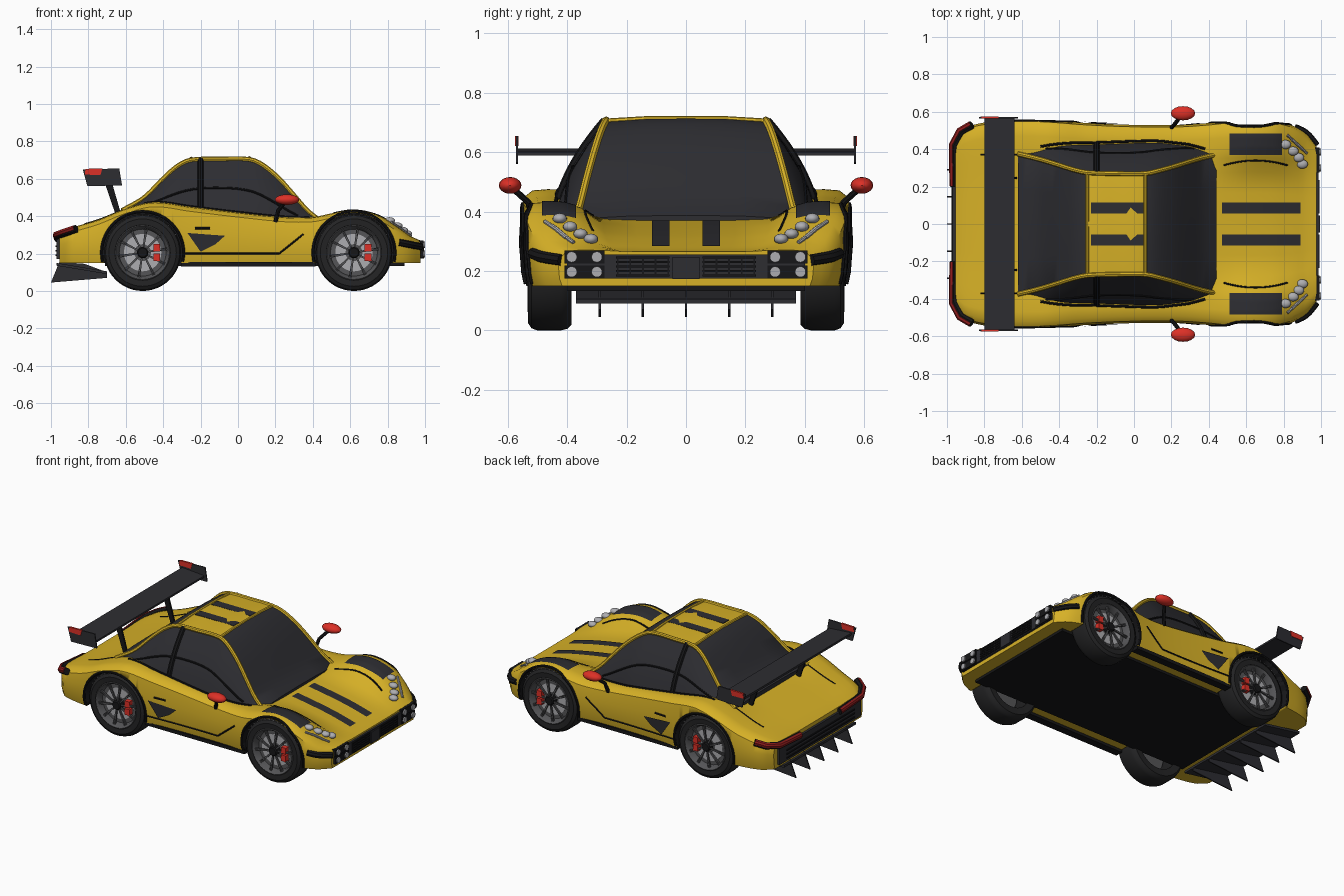
import bpy, bmesh
from math import sin, cos, pi, radians
from mathutils import Matrix, Vector

default_cube = bpy.data.objects.get("Cube")
if default_cube:
    bpy.data.objects.remove(default_cube)


def material(name, red, green, blue):
    mat = bpy.data.materials.new(name)
    mat.use_nodes = True
    mat.diffuse_color = (red, green, blue, 1)
    mat.node_tree.nodes["Principled BSDF"].inputs["Base Color"].default_value = (red, green, blue, 1)
    return mat


yellow = material("yellow paint", .68, .44, .02)
charcoal = material("charcoal", .026, .026, .031)
black = material("black trim", .008, .008, .009)
rubber = material("tyre rubber", .017, .017, .018)
red = material("bright red", .72, .03, .02)
dark_red = material("tail red", .28, .012, .012)
steel = material("rim grey", .09, .09, .095)
silver = material("silver", .42, .42, .44)


def finish(name, bm, mats, mirror=False, angle=35):
    """Turn a bmesh into a named object, smooth with sharp creases."""
    bmesh.ops.recalc_face_normals(bm, faces=bm.faces)
    mesh = bpy.data.meshes.new(name)
    bm.to_mesh(mesh)
    bm.free()
    for mat in mats if isinstance(mats, list) else [mats]:
        mesh.materials.append(mat)
    mesh.shade_smooth()
    mesh.set_sharp_from_angle(angle=radians(angle))
    obj = bpy.data.objects.new(name, mesh)
    bpy.context.collection.objects.link(obj)
    if mirror:
        mod = obj.modifiers.new("mirror", "MIRROR")
        mod.use_axis = (False, True, False)
    return obj


def bake(obj):
    return bpy.data.meshes.new_from_object(obj.evaluated_get(bpy.context.evaluated_depsgraph_get()))


def add_box(bm, centre, size):
    bmesh.ops.create_cube(bm, size=1, matrix=Matrix.Translation(centre) @ Matrix.Diagonal((*size, 1)))


def add_disc(bm, centre, radius, depth, axis="X", sides=24):
    turn = Matrix.Rotation(pi / 2, 4, "Y" if axis == "X" else "X")
    bmesh.ops.create_cone(bm, cap_ends=True, segments=sides, radius1=radius, radius2=radius,
                          depth=depth, matrix=Matrix.Translation(centre) @ turn)


def boxes(name, items, mat, mirror=False):
    bm = bmesh.new()
    for centre, size in items:
        add_box(bm, centre, size)
    return finish(name, bm, mat, mirror)


def blobs(name, items, mat):
    bm = bmesh.new()
    for centre, size in items:
        bmesh.ops.create_uvsphere(bm, u_segments=16, v_segments=10, radius=1,
                                  matrix=Matrix.Translation(centre) @ Matrix.Diagonal((*size, 1)))
    return finish(name, bm, mat, True)


def tube(name, points, radius, mat, mirror=True):
    curve = bpy.data.curves.new(name, "CURVE")
    curve.dimensions, curve.bevel_depth, curve.bevel_resolution = "3D", radius, 2
    curve.use_fill_caps = True
    line = curve.splines.new("POLY")
    line.points.add(len(points) - 1)
    for target, point in zip(line.points, points):
        target.co = (*point, 1)
    temp = bpy.data.objects.new("path", curve)
    bpy.context.collection.objects.link(temp)
    bm = bmesh.new()
    mesh = bake(temp)
    bm.from_mesh(mesh)
    bpy.data.objects.remove(temp)
    return finish(name, bm, mat, mirror)


def prism(name, outline, spans, mat, mirror=False):
    """Extrude an x-z outline across each y span."""
    bm = bmesh.new()
    for start, end in spans:
        face = bm.faces.new([bm.verts.new((x, start, z)) for x, z in outline])
        new = bmesh.ops.extrude_face_region(bm, geom=[face])["geom"]
        bmesh.ops.translate(bm, vec=(0, end - start, 0), verts=[v for v in new if isinstance(v, bmesh.types.BMVert)])
    return finish(name, bm, mat, mirror)


def loft(rings, colour_rule=lambda i, j: 0, closed=True):
    bm = bmesh.new()
    rows = [[bm.verts.new(p) for p in ring] for ring in rings]
    count = len(rows[0])
    for i in range(len(rows) - 1):
        for j in range(count if closed else count - 1):
            k = (j + 1) % count
            face = bm.faces.new((rows[i][j], rows[i][k], rows[i + 1][k], rows[i + 1][j]))
            face.material_index = colour_rule(i, j)
    if closed:
        bm.faces.new(rows[0])
        bm.faces.new(rows[-1])
    return bm


def sample(table, x):
    """Smooth interpolation of a table keyed by its first column."""
    x = min(max(x, table[0][0]), table[-1][0])
    i = max(k for k in range(len(table) - 1) if table[k][0] <= x)
    a, b = table[i], table[i + 1]
    before, after = table[max(i - 1, 0)], table[min(i + 2, len(table) - 1)]
    span = b[0] - a[0]
    t = (x - a[0]) / span
    out = []
    for c in range(1, len(a)):
        m = (b[c] - before[c]) / (b[0] - before[0]) * span
        n = (after[c] - a[c]) / (after[0] - a[0]) * span
        out.append(a[c] + m * t + (3 * (b[c] - a[c]) - 2 * m - n) * t ** 2 + (m + n - 2 * (b[c] - a[c])) * t ** 3)
    return out


def steps(start, end, count):
    return [start + (end - start) * i / count for i in range(count + 1)]


# Body: x, half width, shoulder height, centre height
BODY = [(-.955, .46, .31, .305), (-.9, .515, .335, .33), (-.75, .55, .38, .375), (-.6, .56, .44, .42),
        (-.45, .555, .475, .46), (-.25, .54, .45, .44), (0, .53, .42, .41), (.25, .53, .395, .39),
        (.4, .54, .395, .375), (.5, .55, .415, .36), (.62, .555, .432, .34), (.75, .55, .405, .315),
        (.85, .525, .345, .29), (.92, .49, .295, .272), (.975, .43, .27, .265)]
FLOOR = .15


def section(x):
    w, top, mid = sample(BODY, x)
    crown = [(f * w, mid + (top - mid) * m) for f, m in
             ((0, 0), (.3, .03), (.5, .15), (.64, .8), (.74, .96), (.84, 1))]
    rise = top - FLOOR
    return crown + [(.93 * w, top - .004), (.98 * w, top - .025), (w, FLOOR + .6 * rise),
                    (.99 * w, FLOOR + .2 * rise), (.97 * w, FLOOR)]


def body_z(x, y):
    pts = section(x)
    for (a, za), (b, zb) in zip(pts, pts[1:]):
        if a <= abs(y) <= b:
            return za + (zb - za) * (abs(y) - a) / (b - a)
    return pts[6][1]


def body_y(x, z):
    pts = section(x)[5:]
    for (a, za), (b, zb) in zip(pts, pts[1:]):
        if zb <= z <= za:
            return a + (b - a) * (za - z) / (za - zb)
    return pts[0][0]


rings = []
for x in steps(BODY[0][0], BODY[-1][0], 80):
    half = section(x)
    rings.append([(x, y, z) for y, z in half] + [(x, -y, z) for y, z in half[:0:-1]])
body = finish("body", loft(rings), [yellow, black])

# Wheel arches are cut out of the body
AXLES = {"rear": -.51, "front": .62}
HUB = .205
bm = bmesh.new()
for x in AXLES.values():
    for side in (-1, 1):
        add_disc(bm, (x, side * .55, HUB), .213, .31, "Y", 48)
for face in bm.faces:
    face.material_index = 1
cutter = finish("arch_cutter", bm, [yellow, black])
cutter.hide_render = True
cut = body.modifiers.new("arches", "BOOLEAN")
cut.operation, cut.solver, cut.object = "DIFFERENCE", "EXACT", cutter
cut_mesh = bake(body)
body.modifiers.clear()
body.data = cut_mesh
bpy.data.objects.remove(cutter)

# Wheels
for end, cx in AXLES.items():
    def lathe(name, profile, mat):
        ring = [[(cx + r * cos(a), y, HUB + r * sin(a)) for r, y in profile] for a in steps(0, 2 * pi, 48)]
        bm = loft(ring, closed=False)
        bmesh.ops.remove_doubles(bm, verts=bm.verts, dist=.0001)
        finish(end + name, bm, mat, True)
    lathe("_tyres", [(.14, .39), (.185, .385), (.2, .40), (.205, .42), (.205, .5), (.198, .52), (.18, .532),
                     (.148, .53), (.14, .515), (.14, .39)], rubber)
    lathe("_rims", [(.0001, .49), (.125, .49), (.132, .52), (.143, .533), (.147, .53), (.147, .48)], steel)
    lathe("_brake_discs", [(.045, .494), (.10, .494), (.10, .491)], silver)
    lathe("_hubs", [(.0001, .532), (.024, .532), (.03, .525), (.03, .49)], black)
    bm = bmesh.new()
    for k in range(20):
        lean = .12 if k % 2 else -.12
        angle = 2 * pi * k / 20 + lean
        move = Matrix.Translation((cx, .516, HUB)) @ Matrix.Rotation(angle, 4, "Y")
        bmesh.ops.create_cube(bm, size=1, matrix=move @ Matrix.Translation((.08, 0, 0))
                              @ Matrix.Diagonal((.115, .01, .006, 1)))
    finish(end + "_spokes", bm, steel, True)
    boxes(end + "_calipers", [((cx + .075, .508, HUB + dz), (.035, .035, .04)) for dz in (-.025, .025)], red, True)
    # Arch trim and rivets
    arc = [(cx + .219 * cos(a), HUB + .219 * sin(a)) for a in steps(-.22, pi + .22, 40)]
    tube(end + "_arch_trim", [(x, body_y(x, z), z) for x, z in arc], .008, black)
    dots = [(cx + .2 * cos(a), HUB + .2 * sin(a)) for a in steps(.5, pi - .5, 14)]
    blobs(end + "_rivets", [((x, .52, z), (.003, .006, .003)) for x, z in dots], silver)

# Cabin: x, roof edge half width, roof edge height, sill half width
CABIN = [(-.62, .375, .43, .38), (-.5, .345, .5, .41), (-.4, .315, .6, .425), (-.32, .29, .67, .43),
         (-.25, .275, .7, .43), (-.1, .27, .705, .435), (.06, .27, .703, .44), (.13, .285, .675, .44),
         (.22, .31, .6, .43), (.3, .335, .51, .42), (.37, .355, .43, .40), (.44, .37, .375, .385)]


def cabin_side(x, t):
    """Point on the side glass; t runs from sill to roof edge."""
    top_y, top_z, sill = sample(CABIN, x)
    low = min(body_z(x, sill), top_z) - .02
    bulge = .3 * (top_z - low) * t * (1 - t)
    return Vector((x, sill + (top_y - sill) * t + bulge, low + (top_z - low) * t))


stations = steps(-.62, -.25, 14) + steps(-.25, .06, 8)[1:] + steps(.06, .44, 14)[1:]
rings = []
for x in stations:
    y, z, sill = sample(CABIN, x)
    half = [(x, 0, z + .012), (x, y / 2, z + .01)] + [tuple(cabin_side(x, t)) for t in (1, .75, .5, .25, 0)]
    rings.append(half + [(a, -b, c) for a, b, c in half[:0:-1]])
last = len(rings[0]) - 1
finish("cabin", loft(rings, lambda i, j: int(j in (0, 1, last - 1, last) and 14 <= i < 22)), [charcoal, yellow])
tube("roof_pillars", [cabin_side(x, 1) for x in stations], .013, yellow)
for name, x in (("rear_roof_bar", -.25), ("front_roof_bar", .06)):
    y, z, sill = sample(CABIN, x)
    tube(name, [(x, -y, z), (x, -y / 2, z + .008), (x, y / 2, z + .008), (x, y, z)], .01, yellow, False)
tube("door_pillars", [cabin_side(-.2, t) for t in steps(0, 1, 10)], .016, black)
tube("window_trim", [cabin_side(x, .48 - 1.6 * (x + .05) ** 2) for x in steps(-.48, .32, 20)], .006, black)
tube("window_sill", [(x, sample(CABIN, x)[2] + .004, body_z(x, sample(CABIN, x)[2])) for x in steps(-.5, .38, 20)],
     .007, black)
boxes("roof_stripes", [((-.09, .085, .713), (.28, .06, .009))], charcoal, True)


# Painted plates that follow the body
def top_patch(name, xs, ys, mat):
    finish(name, loft([[(x, y, body_z(x, y) + .004) for y in steps(*ys, 12)] for x in steps(*xs, 24)],
                      closed=False), mat, True)


top_patch("hood_stripes", (.47, .89), (.055, .115), charcoal)
top_patch("fender_vents", (.51, .79), (.37, .485), charcoal)
tube("hood_seams", [(x, y, body_z(x, y)) for x, y in
                    [(x, .34 - .9 * (x - .65) ** 2) for x in steps(.48, .82, 16)]], .005, black)
tube("deck_seams", [(x, .37, body_z(x, .37)) for x in steps(-.82, -.62, 8)], .004, black)


def side_line(name, path, radius):
    tube(name, [(x, body_y(x, z), z) for x, z in path], radius, black)


side_line("door_seams", [(x, .2) for x in steps(-.3, .22, 10)] + [(x, .2 + .8 * (x - .22)) for x in steps(.24, .35, 4)],
          .005)
side_line("door_handles", [(-.23, .335), (-.15, .335)], .006)
bm = bmesh.new()
bm.faces.new([bm.verts.new((x, body_y(x, z) + .007, z)) for x, z in ((-.27, .31), (-.07, .295), (-.12, .25), (-.2, .21))])
finish("side_vents", bm, charcoal, True)
boxes("side_skirts", [((.055, .5, .143), (.72, .05, .022))], black, True)
boxes("underfloor", [((.09, 0, .143), (1.6, .8, .02))], black)

# Nose: grille, lamp pods and headlights
boxes("grille", [((.975, 0, .215), (.025, .8, .08)), ((.98, 0, .21), (.03, .09, .075))], charcoal)
boxes("grille_bars", [((.988, .145, z), (.01, .18, .007)) for z in (.185, .2, .215, .23, .245)]
      + [((.988, y, .215), (.008, .006, .07)) for y in steps(.06, .23, 4)], black, True)
boxes("lamp_pods", [((.975, .342, z), (.035, .135, .044)) for z in (.197, .247)], black, True)
bm = bmesh.new()
for y in (.3, .385):
    for z in (.197, .247):
        add_disc(bm, (.992, y, z), .018, .016)
finish("nose_lamps", bm, silver, True)
tube("nose_corners", [(x, body_y(x, .235) - .005, .235 + .2 * (.98 - x)) for x in steps(.86, .975, 6)], .02, black)
blobs("headlights", [((x, y, body_z(x, y) + .006), (.03, .024, .018)) for x, y in
                     ((.81, .425), (.85, .39), (.88, .355), (.9, .32))], silver)
for name, shift in (("upper_light_strips", 0), ("lower_light_strips", .025)):
    tube(name, [(x, y, body_z(x, y) + .004) for x, y in
                [(.82 + t + shift, .475 - .9 * t - shift) for t in steps(0, .08, 6)]], .007, silver)

# Tail: panel, lights, diffuser
boxes("rear_panel", [((-.96, 0, .225), (.02, .84, .11))], charcoal)
boxes("rear_grille_bars", [((-.972, 0, z), (.008, .7, .008)) for z in (.19, .215, .24)], black)
tail = [(-.962, .2, .28), (-.965, .42, .297), (-.925, .495, .312), (-.865, .53, .332)]
tube("tail_frames", tail, .022, black)
tube("tail_lights", [(x - .008, y + .004, z + .004) for x, y, z in tail], .017, dark_red)
prism("diffuser_plate", [(-.97, .15), (-.7, .105), (-.7, .09), (-.97, .135)], [(-.37, .37)], charcoal)
prism("diffuser_fins", [(-.955, .155), (-.82, .145), (-.7, .1), (-.7, .07), (-1, .045)],
      [(y - .004, y + .004) for y in steps(-.29, .29, 4)], charcoal)

# Rear wing
prism("wing", [(-.8, .612), (-.64, .6), (-.64, .588), (-.8, .598)], [(-.565, .565)], charcoal)
prism("wing_endplates", [(-.83, .65), (-.635, .655), (-.62, .565), (-.805, .56)], [(.565, .573)], charcoal, True)
prism("wing_endplate_marks", [(-.815, .653), (-.725, .655), (-.735, .62), (-.82, .622)], [(.563, .576)], red, True)
prism("wing_struts", [(-.72, .6), (-.68, .6), (-.625, .41), (-.655, .41)], [(.24, .252)], black, True)

# Mirrors
blobs("mirrors", [((.262, .592, .488), (.065, .038, .028))], red)
tube("mirror_arms", [(.2, .515, .37), (.215, .53, .43), (.255, .585, .48)], .011, black)
